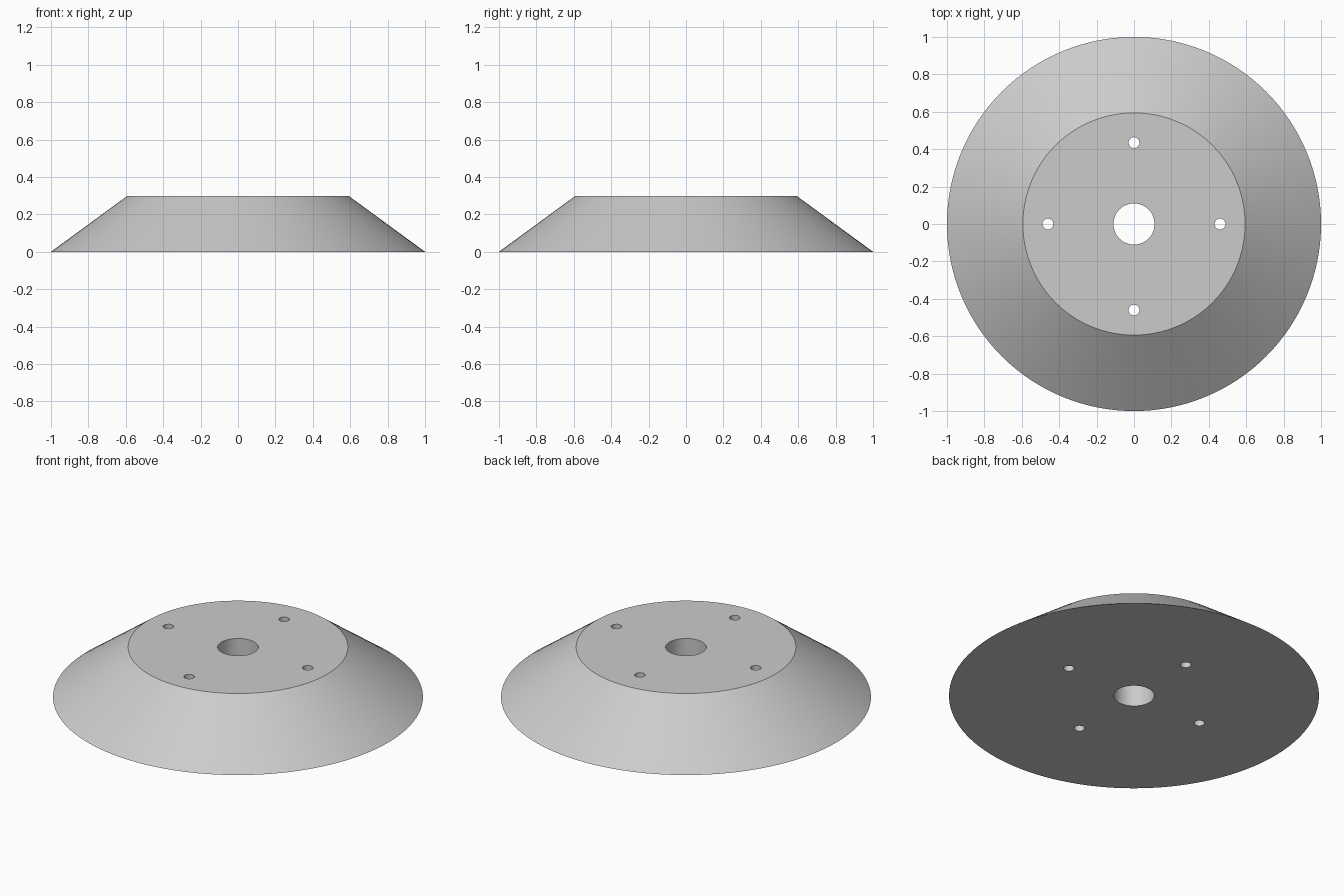
import bpy
import math

default = bpy.data.objects.get("Cube")
if default:
    bpy.data.objects.remove(default, do_unlink=True)

HEIGHT = 0.297
BASE_RADIUS = 1.0
TOP_RADIUS = 0.594
BORE_RADIUS = 0.11
BOLT_RADIUS = 0.029

# Single grey material
grey = bpy.data.materials.new("light grey")
grey.use_nodes = True
colour = (0.6, 0.6, 0.6, 1)
grey.diffuse_color = colour
grey.node_tree.nodes["Principled BSDF"].inputs["Base Color"].default_value = colour

# Tapered disc body
bpy.ops.mesh.primitive_cone_add(vertices=128, radius1=BASE_RADIUS, radius2=TOP_RADIUS,
                                depth=HEIGHT, location=(0, 0, HEIGHT / 2))
body = bpy.context.object
body.name = "tapered_disc"
body.data.materials.append(grey)


def drill(x, y, radius, sides):
    """Cut a vertical through hole in the body."""
    bpy.ops.mesh.primitive_cylinder_add(vertices=sides, radius=radius, depth=HEIGHT * 2,
                                        location=(x, y, HEIGHT / 2))
    cutter = bpy.context.object
    cutter.name = "hole_cutter"
    cutter.hide_render = True
    cutter.data.materials.append(grey)
    bpy.ops.object.select_all(action='DESELECT')
    body.select_set(True)
    bpy.context.view_layer.objects.active = body
    cut = body.modifiers.new("hole", 'BOOLEAN')
    cut.operation = 'DIFFERENCE'
    cut.solver = 'EXACT'
    cut.object = cutter
    bpy.ops.object.modifier_apply(modifier=cut.name)
    bpy.data.objects.remove(cutter, do_unlink=True)


# Centre bore and four bolt holes, the back one slightly closer in
drill(0, 0, BORE_RADIUS, 64)
for x, y in ((0.46, 0), (-0.46, 0), (0, 0.435), (0, -0.46)):
    drill(x, y, BOLT_RADIUS, 32)

# Smooth walls with crisp rims
bpy.ops.object.shade_smooth_by_angle(angle=math.radians(30))
